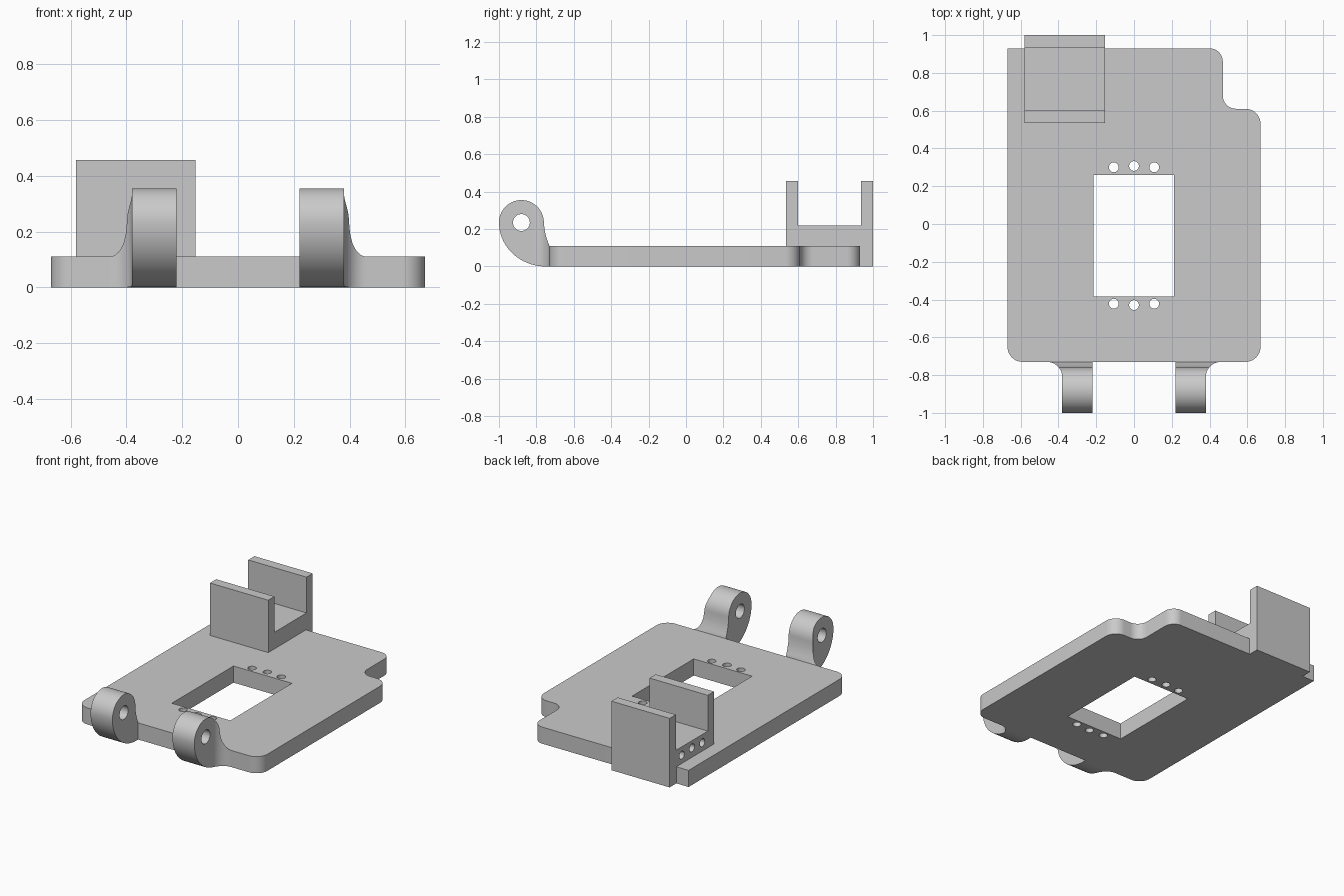
import bpy, bmesh, math
from mathutils import Vector

cube = bpy.data.objects.get("Cube")
if cube:
    bpy.data.objects.remove(cube, do_unlink=True)

COLOUR = (0.59, 0.59, 0.59, 1)
grey = bpy.data.materials.new("plain grey")
grey.use_nodes = True
grey.diffuse_color = COLOUR
grey.node_tree.nodes["Principled BSDF"].inputs["Base Color"].default_value = COLOUR


def arc(cx, cy, rx, ry, start, end, steps):
    angles = [math.radians(start + (end - start) * i / steps) for i in range(steps + 1)]
    return [(cx + rx * math.cos(a), cy + ry * math.sin(a)) for a in angles]


def circle(cx, cy, r, steps=32):
    return arc(cx, cy, r, r, 0, 360, steps)[:-1]


def rounded(corners, steps=10):
    """Outline from (x, y, radius) corners, with convex or concave fillets."""
    out = []
    for i, (x, y, r) in enumerate(corners):
        p = Vector((x, y))
        if r == 0:
            out.append((x, y))
            continue
        a = (Vector(corners[i - 1][:2]) - p).normalized()
        b = (Vector(corners[(i + 1) % len(corners)][:2]) - p).normalized()
        half = a.angle(b) / 2
        centre = p + (a + b).normalized() * (r / math.sin(half))
        u = (p + a * (r / math.tan(half)) - centre).normalized()
        v = (p + b * (r / math.tan(half)) - centre).normalized()
        out += [tuple(centre + u.slerp(v, k / steps) * r) for k in range(steps + 1)]
    return out


def prism(name, outline, axis, lo, hi):
    """Extrude an (x, y) outline along z, or a (y, z) outline along x."""
    bm = bmesh.new()
    place = (lambda p, t: (p[0], p[1], t)) if axis == "z" else (lambda p, t: (t, p[0], p[1]))
    face = bm.faces.new([bm.verts.new(place(p, lo)) for p in outline])
    new = bmesh.ops.extrude_face_region(bm, geom=[face])["geom"]
    step = Vector(place((0, 0), hi - lo))
    bmesh.ops.translate(bm, vec=step, verts=[g for g in new if isinstance(g, bmesh.types.BMVert)])
    bmesh.ops.recalc_face_normals(bm, faces=bm.faces)
    mesh = bpy.data.meshes.new(name)
    bm.to_mesh(mesh)
    bm.free()
    mesh.materials.append(grey)
    obj = bpy.data.objects.new(name, mesh)
    bpy.context.collection.objects.link(obj)
    return obj


def combine(obj, cutter, operation="DIFFERENCE"):
    """Apply a boolean and discard the cutter."""
    cutter.hide_render = True
    mod = obj.modifiers.new("cut", "BOOLEAN")
    mod.operation, mod.solver, mod.object = operation, "EXACT", cutter
    bpy.context.view_layer.update()
    mesh = bpy.data.meshes.new_from_object(obj.evaluated_get(bpy.context.evaluated_depsgraph_get()))
    obj.modifiers.clear()
    obj.data = mesh
    bpy.data.objects.remove(cutter, do_unlink=True)


THICK = 0.11
PITCH = 0.107
HOLE = 0.026

# Base plate with a rounded notch in one back corner
plate = prism("base_plate", rounded([
    (-0.67, 0.93, 0), (0.47, 0.93, 0.07), (0.47, 0.61, 0.07),
    (0.67, 0.61, 0.08), (0.67, -0.73, 0.08), (-0.67, -0.73, 0.08)]), "z", 0, THICK)

# Window and the rows of pin holes beside it
window = [(-0.215, -0.385), (0.213, -0.385), (0.213, 0.26), (-0.215, 0.26)]
combine(plate, prism("window_cutter", window, "z", -0.1, 0.3))
for i in (-1, 0, 1):
    shift = 0.007 if i == 0 else 0
    for y in (0.3 + shift, -0.422 - shift):
        combine(plate, prism("pin_cutter", circle(i * PITCH, y, HOLE), "z", -0.1, 0.3))

# U-shaped bracket, its back wall reaching the ground behind the plate
bracket = prism("u_bracket", [
    (0.535, 0.05), (0.535, 0.457), (0.6, 0.457), (0.6, 0.22), (0.935, 0.22),
    (0.935, 0.457), (1, 0.457), (1, 0), (0.93, 0), (0.93, 0.05)], "x", -0.58, -0.153)
for i in (-1, 0, 1):
    z = 0.172 if i == 0 else 0.165
    combine(bracket, prism("socket_cutter", circle(0.765 + i * PITCH, z, HOLE), "x", -0.7, -0.4))

# Hinge knuckles: side profile trimmed by a plan outline with an outer fillet
AXIS_Y, AXIS_Z = -0.88, 0.235
side_profile = (arc(AXIS_Y, AXIS_Z, 0.12, 0.12, 0, 180, 28)
                + arc(-0.75, AXIS_Z, 0.25, AXIS_Z, 180, 270, 18)[1:]
                + [(-0.73, 0), (-0.73, THICK), (-0.738, 0.13), (-0.748, 0.16), (-0.756, 0.195)])
plan = [(0.22, -1.1), (0.38, -1.1)] + arc(0.46, -0.81, 0.08, 0.08, 180, 90, 12) + [(0.46, -0.7), (0.22, -0.7)]
knuckles = []
for name, side in (("left_hinge_knuckle", 1), ("right_hinge_knuckle", -1)):
    knuckle = prism(name, side_profile, "x", side * 0.1, side * 0.6)
    trim = prism("trim", [(side * x, y) for x, y in plan], "z", -0.1, 0.5)
    combine(knuckle, trim, "INTERSECT")
    combine(knuckle, prism("axle_cutter", circle(AXIS_Y, AXIS_Z, 0.045), "x", side * 0.1, side * 0.6))
    knuckles.append(knuckle)

# Smooth curved walls, crisp edges
for obj in [plate, bracket] + knuckles:
    bpy.ops.object.select_all(action="DESELECT")
    obj.select_set(True)
    bpy.context.view_layer.objects.active = obj
    bpy.ops.object.shade_smooth_by_angle(angle=math.radians(30))
